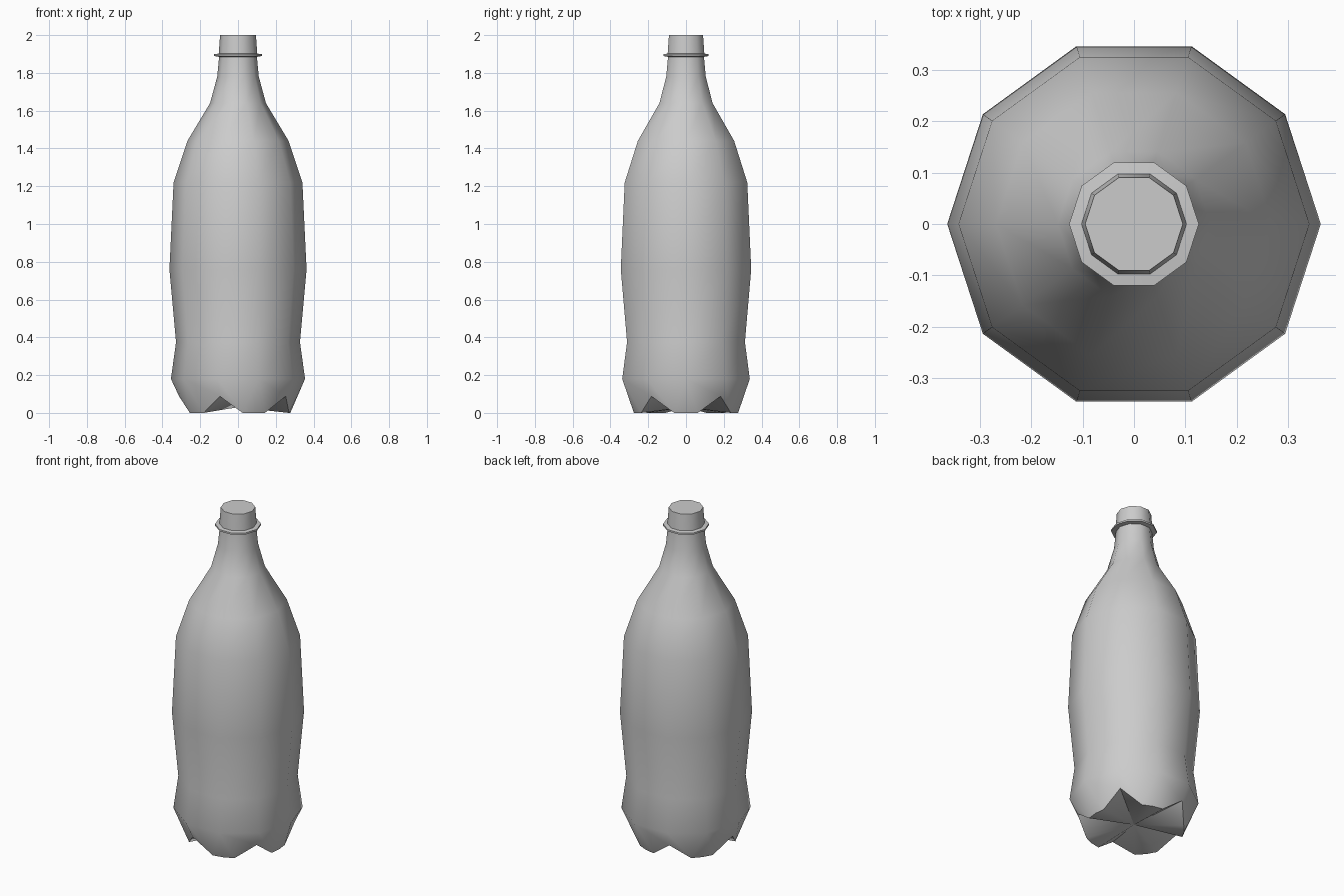
import bpy, bmesh
from math import cos, sin, radians

if "Cube" in bpy.data.objects:
    bpy.data.objects.remove(bpy.data.objects["Cube"])

SIDES = 10
# Wall profile from shoulder of the base to the mouth: (radius, height)
PROFILE = [(0.355, 0.18), (0.328, 0.375), (0.363, 0.76), (0.341, 1.22),
           (0.268, 1.44), (0.148, 1.64), (0.110, 1.78), (0.100, 1.885),
           (0.126, 1.889), (0.126, 1.899), (0.102, 1.902), (0.095, 2.0)]

bm = bmesh.new()


def point(r, deg, z):
    a = radians(deg)
    return bm.verts.new((r * cos(a), r * sin(a), z))


# Ten-sided wall, neck and collar
rings = [[point(r, 36 * i, z) for i in range(SIDES)] for r, z in PROFILE]
for low, high in zip(rings, rings[1:]):
    for i in range(SIDES):
        j = (i + 1) % SIDES
        bm.faces.new((low[i], low[j], high[j], high[i]))
bm.faces.new(rings[-1])

# Five-footed base: feet on even corners, notches on odd corners
base = rings[0]
centre = point(0, 0, 0.03)
feet = [[point(r, 72 * k + d, 0.0) for r, d in ((0.277, -13), (0.277, 0), (0.277, 13))]
        for k in range(5)]
notches = [point(0.312, 72 * k + 36, 0.088) for k in range(5)]
for k in range(5):
    left, mid, right = feet[k]
    top = base[2 * k]
    before, after = notches[k - 1], notches[k]
    bm.faces.new((top, left, mid))
    bm.faces.new((top, mid, right))
    bm.faces.new((base[2 * k - 1], before, left, top))
    bm.faces.new((top, right, after, base[2 * k + 1]))
    for a, b in ((before, left), (left, mid), (mid, right), (right, after)):
        bm.faces.new((centre, b, a))

bmesh.ops.recalc_face_normals(bm, faces=bm.faces)
mesh = bpy.data.meshes.new("bottle")
bm.to_mesh(mesh)
bm.free()
bottle = bpy.data.objects.new("bottle", mesh)
bpy.context.collection.objects.link(bottle)

# Soft body with crisp collar, mouth and foot edges
bpy.context.view_layer.objects.active = bottle
bottle.select_set(True)
bpy.ops.object.shade_smooth_by_angle(angle=radians(45))
